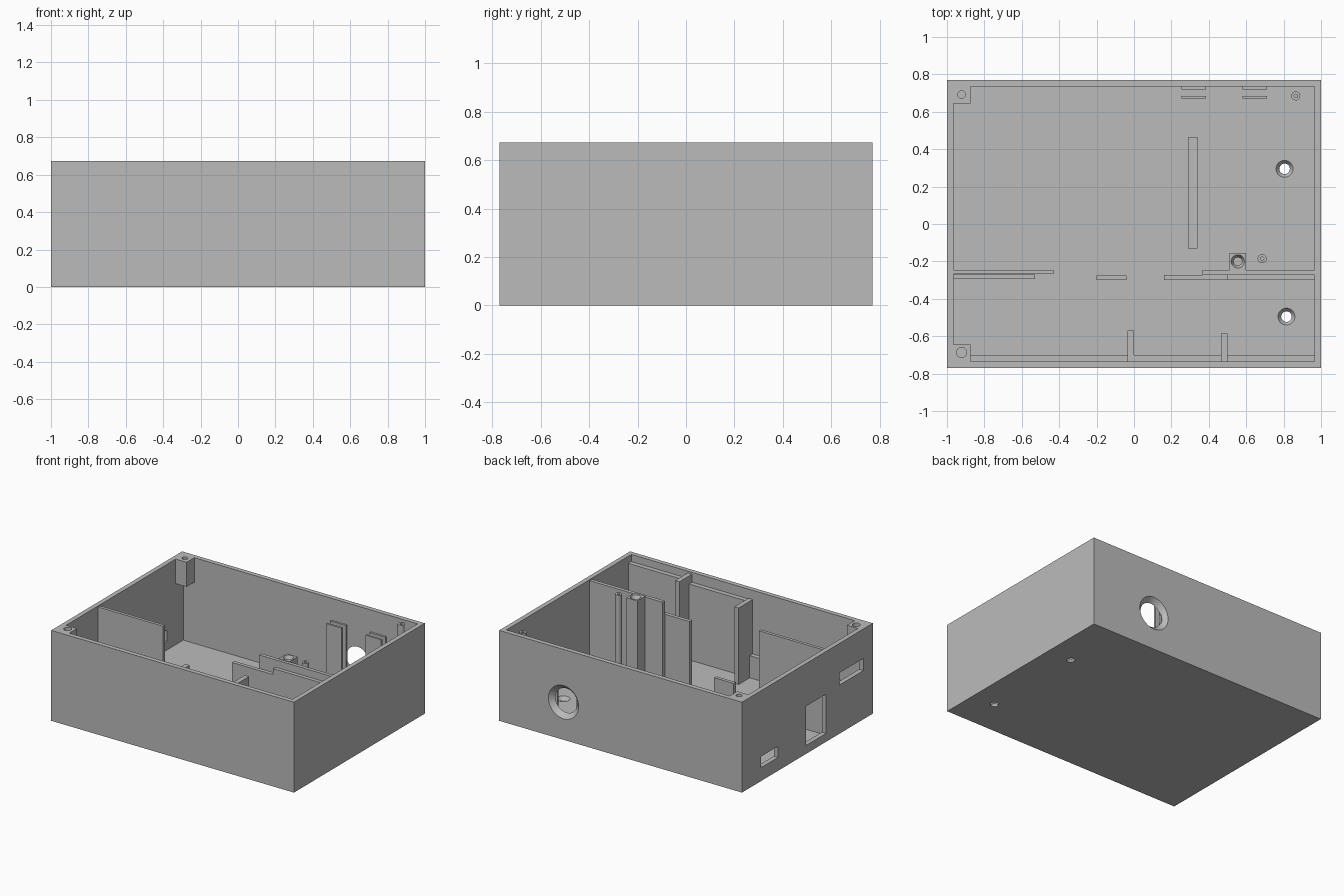
import bpy, bmesh, math
from mathutils import Matrix, Vector

if "Cube" in bpy.data.objects:
    bpy.data.objects.remove(bpy.data.objects["Cube"], do_unlink=True)

grey = bpy.data.materials.new("plain grey")
grey.use_nodes = True
colour = (0.5, 0.5, 0.5, 1)
grey.diffuse_color = colour
grey.node_tree.nodes["Principled BSDF"].inputs["Base Color"].default_value = colour

X, Y, TOP = 1.0, 0.77, 0.673      # outer half sizes and height
WALL, FLOOR = 0.035, 0.035
IX, IY = X - WALL, Y - WALL       # inner half sizes


def finish(name, bm):
    mesh = bpy.data.meshes.new(name)
    bm.to_mesh(mesh)
    bm.free()
    mesh.materials.append(grey)
    obj = bpy.data.objects.new(name, mesh)
    bpy.context.collection.objects.link(obj)
    return obj


def box(name, x0, x1, y0, y1, z1, z0=FLOOR - 0.005):
    bm = bmesh.new()
    size = Vector((x1 - x0, y1 - y0, z1 - z0))
    mid = Vector((x0 + x1, y0 + y1, z0 + z1)) / 2
    bmesh.ops.create_cube(bm, size=1, matrix=Matrix.Translation(mid) @ Matrix.Diagonal(size.to_4d()))
    return finish(name, bm)


def cone(name, start, end, r0, r1):
    start, end = Vector(start), Vector(end)
    axis = end - start
    bm = bmesh.new()
    turn = axis.to_track_quat('Z', 'Y').to_matrix().to_4x4()
    bmesh.ops.create_cone(bm, cap_ends=True, segments=40, radius1=r0, radius2=r1, depth=axis.length,
                          matrix=Matrix.Translation((start + end) / 2) @ turn)
    return finish(name, bm)


def cut(obj, *cutters):
    for c in cutters:
        mod = obj.modifiers.new("cut", 'BOOLEAN')
        mod.operation, mod.solver, mod.object = 'DIFFERENCE', 'EXACT', c
    bpy.context.view_layer.update()
    deps = bpy.context.evaluated_depsgraph_get()
    mesh = bpy.data.meshes.new_from_object(obj.evaluated_get(deps))
    obj.modifiers.clear()
    obj.data = mesh
    for c in cutters:
        bpy.data.objects.remove(c, do_unlink=True)


# Open case with its floor holes, cable hole and side ports
case = box("case", -X, X, -Y, Y, TOP, 0)
cutters = [box("cavity", -IX, IX, -IY, IY, 1, FLOOR)]
for x, y in ((0.805, 0.295), (0.815, -0.495)):
    cutters.append(cone("floor_hole", (x, y, -0.1), (x, y, 0.1), 0.028, 0.028))
    cutters.append(cone("floor_sink", (x, y, 0.01), (x, y, FLOOR + 0.001), 0.028, 0.046))
cutters.append(cone("cable_hole", (0.47, 0.6, 0.28), (0.47, 0.9, 0.28), 0.09, 0.09))
cutters.append(cone("cable_sink", (0.47, IY, 0.28), (0.47, Y + 0.001, 0.28), 0.09, 0.125))
for y0, y1, z0, z1 in ((0.345, 0.545, 0.10, 0.183), (-0.22, 0.015, 0.063, 0.355),
                       (-0.66, -0.375, 0.363, 0.453)):
    cutters.append(box("port", -1.1, -0.9, y0, y1, z1, z0))
cut(case, *cutters)

# Hanging corner blocks for the lid screws
for name, y, side, r in (("back_corner_block", 0.692, 1, 0.02), ("front_corner_block", -0.687, -1, 0.027)):
    ends = sorted((side * (IY + 0.005), side * 0.645))
    block = box(name, -IX - 0.005, -0.875, *ends, TOP, 0.49)
    cut(block, cone("screw_hole", (-0.922, y, 0.53), (-0.922, y, 0.8), r, r))

# Square screw column beside the right partition
column = box("screw_column", 0.51, 0.60, -0.25, -0.155, 0.67)
cut(column, cone("screw_hole", (0.555, -0.2, 0.5), (0.555, -0.2, 0.8), 0.022, 0.022),
    cone("screw_sink", (0.555, -0.2, 0.64), (0.555, -0.2, 0.671), 0.022, 0.036))

# Slim round posts
for name, x, y in (("back_post", 0.865, 0.685), ("middle_post", 0.685, -0.185)):
    post = cone(name, (x, y, FLOOR - 0.005), (x, y, 0.665), 0.024, 0.024)
    cut(post, cone("pin_hole", (x, y, 0.55), (x, y, 0.8), 0.009, 0.009))

# Partitions
E = IX + 0.005
box("left_partition", -E, -0.43, -0.268, -0.245, 0.665)
box("left_low_partition", -E, -0.53, -0.295, -0.27, 0.2)
box("centre_stub", -0.2, -0.04, -0.30, -0.275, 0.2)
box("right_partition", 0.365, E, -0.272, -0.245, 0.665)
box("right_lower_partition", 0.16, 0.5, -0.30, -0.272, 0.565)
box("right_upper_partition", 0.5, E, -0.30, -0.272, 0.61)
box("floor_bar", 0.29, 0.34, -0.13, 0.465, 0.1)

# Front wall lining in steps, with two ribs
box("front_lining_left", -E, -0.035, -IY - 0.005, -0.70, 0.2)
box("front_lining_middle", 0, 0.465, -IY - 0.005, -0.70, 0.60)
box("front_lining_right", 0.5, E, -IY - 0.005, -0.70, 0.62)
box("front_rib_left", -0.035, 0, -IY - 0.005, -0.57, 0.605)
box("front_rib_right", 0.465, 0.5, -IY - 0.005, -0.585, 0.66)

# Paired board guides either side of the cable hole
for side, x0, x1 in (("left", 0.58, 0.71), ("right", 0.255, 0.385)):
    box("back_guide_outer_" + side, x0, x1, 0.72, IY + 0.005, 0.51)
    box("back_guide_inner_" + side, x0, x1, 0.67, 0.685, 0.51)
